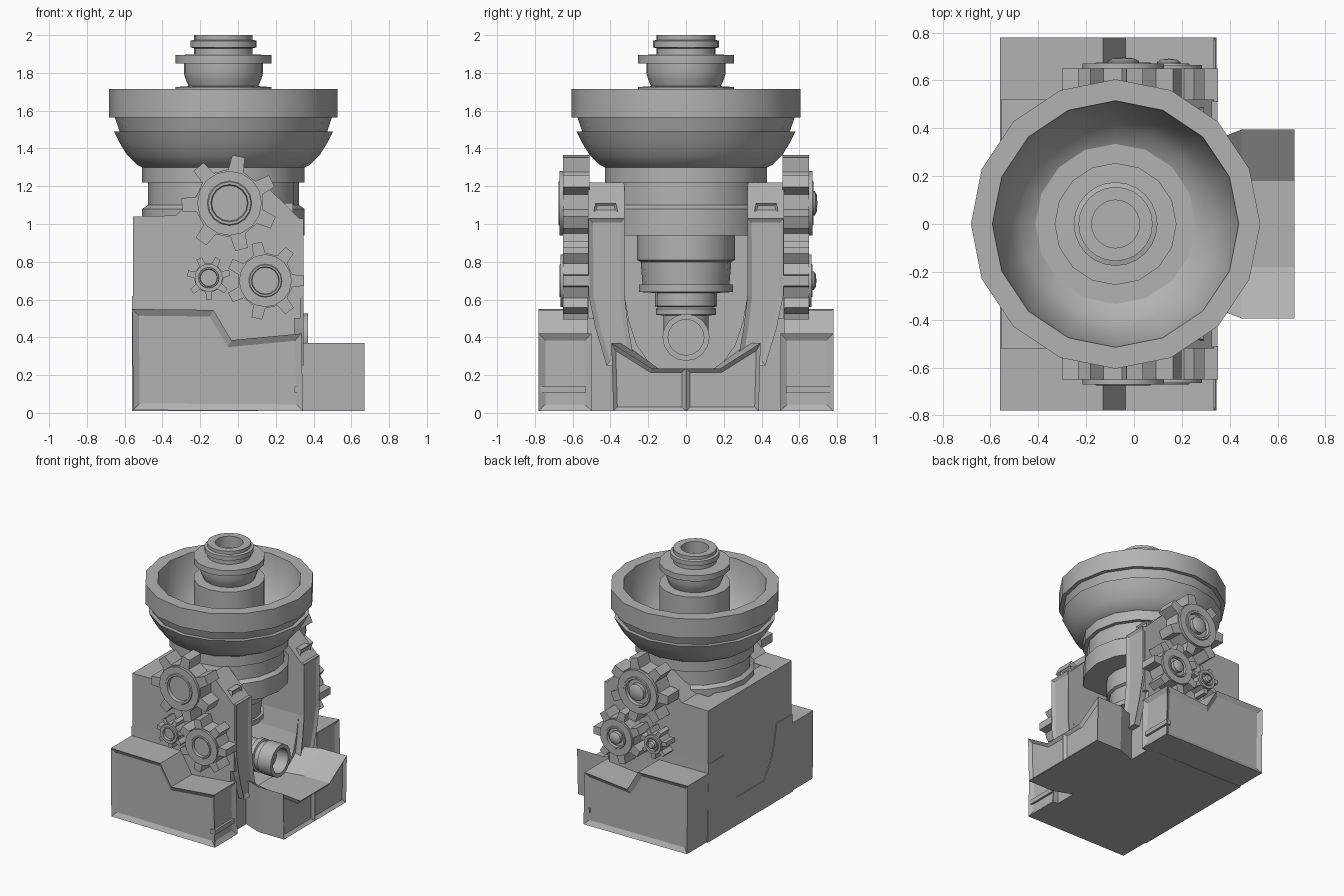
import bpy, bmesh, math
from mathutils import Vector

if "Cube" in bpy.data.objects:
    bpy.data.objects.remove(bpy.data.objects["Cube"])

stone = bpy.data.materials.new("plain grey")
stone.diffuse_color = (0.45, 0.45, 0.45, 1)
stone.use_nodes = True
stone.node_tree.nodes["Principled BSDF"].inputs["Base Color"].default_value = stone.diffuse_color
AX = -0.077  # x of the turret axis


def finish(name, bm, mirror=False, smooth=False):
    bmesh.ops.recalc_face_normals(bm, faces=bm.faces)
    me = bpy.data.meshes.new(name)
    bm.to_mesh(me)
    bm.free()
    me.materials.append(stone)
    ob = bpy.data.objects.new(name, me)
    bpy.context.collection.objects.link(ob)
    if smooth:
        for p in me.polygons:
            p.use_smooth = True
        me.set_sharp_from_angle(angle=math.radians(32))
    if mirror:
        m = ob.modifiers.new("mirror", "MIRROR")
        m.use_axis = (False, True, False)
        m.use_mirror_merge = False
    return ob


def prism(name, pts, axis, a, b, panels=(), rim=0.03, depth=0.02, taper=1.0, mirror=True):
    """Extrude an outline along x or y; recess the faces pointing along the panel directions."""
    bm = bmesh.new()
    ends = []
    for t, s in ((a, taper), (b, 1.0)):
        ends.append([bm.verts.new((t, p * s, q) if axis == "x" else (p * s, t, q)) for p, q in pts])
    n = len(pts)
    bm.faces.new(ends[0])
    bm.faces.new(ends[1])
    for i in range(n):
        j = (i + 1) % n
        bm.faces.new((ends[0][i], ends[0][j], ends[1][j], ends[1][i]))
    bmesh.ops.recalc_face_normals(bm, faces=bm.faces)
    bm.normal_update()
    for d in panels:
        d = Vector(d).normalized()
        fs = [f for f in bm.faces if f.normal.dot(d) > 0.97]
        bmesh.ops.inset_individual(bm, faces=fs, thickness=rim, depth=-depth, use_even_offset=True)
    return finish(name, bm, mirror)


def lathe(name, prof, place, seg=16, mirror=False):
    """Spin (radius, height) points; place() maps (u, v, height) to the model."""
    bm = bmesh.new()
    rings = []
    for r, h in prof:
        if r == 0:
            rings.append([bm.verts.new(place(0, 0, h))])
        else:
            rings.append([bm.verts.new(place(r * math.cos(math.tau * k / seg),
                                             r * math.sin(math.tau * k / seg), h)) for k in range(seg)])
    for A, B in zip(rings, rings[1:]):
        for k in range(seg):
            j = (k + 1) % seg
            if len(A) == 1:
                bm.faces.new((A[0], B[k], B[j]))
            elif len(B) == 1:
                bm.faces.new((A[k], A[j], B[0]))
            else:
                bm.faces.new((A[k], A[j], B[j], B[k]))
    return finish(name, bm, mirror, True)


def upright(u, v, h):
    return (AX + u, v, h)


# side walls, back wall and the cradle between them
prism("side_wall", [(-0.555, 0.5), (0.33, 0.5), (0.335, 1.02), (0.13, 1.22), (-0.15, 1.22),
                    (-0.33, 1.045), (-0.555, 1.04)], "y", 0.325, 0.52)
prism("back_wall", [(0, 0.1), (0.33, 0.1), (0.33, 1.04), (0, 1.04)], "x", -0.555, -0.42)
prism("cradle", [(0, 0.01), (0.53, 0.01), (0.52, 0.62), (0.325, 0.62), (0.30, 0.48),
                 (0.26, 0.36), (0.17, 0.23), (0, 0.23)], "x", -0.56, 0.30)
# framed front posts that lean inwards towards the foot
prism("front_post", [(0.515, 1.03), (0.515, 0.62), (0.48, 0.45), (0.42, 0.25), (0.27, 0.25),
                     (0.305, 0.45), (0.325, 0.62), (0.325, 1.03)], "x", 0.27, 0.348,
      [(1, 0, 0)], 0.025, 0.015)
prism("post_cap_panel", [(0.36, 1.055), (0.49, 1.055), (0.48, 1.11), (0.37, 1.11)], "x", 0.2, 0.29,
      [(1, 0, 0)], 0.012, 0.01)

# side pods with recessed panels, front divider bar
prism("side_pod", [(-0.555, 0.015), (0.345, 0.01), (0.335, 0.42), (-0.035, 0.385), (-0.13, 0.545),
                   (-0.56, 0.55)], "y", 0.50, 0.78, [(0, 1, 0), (1, 0, 0)], 0.035, 0.02)
prism("pod_bar", [(0.53, 0.105), (0.77, 0.105), (0.77, 0.14), (0.53, 0.14)], "x", 0.3, 0.34)

# front foot, two mirrored halves with a recessed panel each
foot = [(0, 0.01), (0.385, 0.01), (0.395, 0.37), (0.18, 0.235), (0, 0.235)]
prism("foot_front", foot, "x", 0.45, 0.67, [(1, 0, 0)], 0.022, 0.02)
prism("foot_neck", foot, "x", 0.27, 0.45, taper=0.82)

# dish with a stepped collar below
lathe("dish", [(0, 0.94), (0.43, 0.94), (0.43, 1.08), (0.40, 1.1), (0.40, 1.22), (0.43, 1.22),
               (0.43, 1.30), (0.46, 1.315), (0.51, 1.365), (0.55, 1.43), (0.58, 1.49), (0.55, 1.49),
               (0.575, 1.565), (0.605, 1.565), (0.605, 1.715), (0.515, 1.715), (0.50, 1.6),
               (0.45, 1.48), (0.40, 1.40), (0.335, 1.36), (0, 1.36)], upright)
# inner column and nozzle
lathe("column", [(0, 1.3), (0.255, 1.3), (0.255, 1.725), (0.18, 1.73), (0, 1.73)], upright)
lathe("nozzle_neck", [(0, 1.72), (0.18, 1.72), (0.20, 1.765), (0.21, 1.80), (0.21, 1.85), (0, 1.85)],
      upright, 24)
lathe("nozzle_flange", [(0, 1.85), (0.255, 1.85), (0.255, 1.895), (0, 1.9)], upright)
lathe("nozzle_tip", [(0, 1.88), (0.155, 1.88), (0.155, 1.93), (0.175, 1.935), (0.175, 1.97),
                     (0.155, 1.975), (0.155, 2.0), (0.10, 2.0), (0.10, 1.91), (0, 1.91)], upright, 24)
# hanging barrel and elbow
lathe("barrel", [(0, 0.96), (0.26, 0.96), (0.26, 0.81), (0.24, 0.80), (0.23, 0.68), (0.25, 0.68),
                 (0.25, 0.64), (0.165, 0.635), (0.165, 0.565), (0.145, 0.56), (0.16, 0.55),
                 (0.16, 0.52), (0.12, 0.515), (0.12, 0.40), (0.104, 0.34), (0.06, 0.296),
                 (0, 0.28)], upright)
# outlet pipe pointing forwards
lathe("outlet_pipe", [(0, -0.15), (0.11, -0.13), (0.11, 0.17), (0.125, 0.175), (0.125, 0.21),
                      (0.11, 0.215), (0.11, 0.25), (0.125, 0.255), (0.125, 0.37), (0.095, 0.37),
                      (0.095, 0.27), (0, 0.27)], lambda u, v, h: (h, u, 0.4 + v))


# gears on both sides: centre x, z, tip radius, root radius, hub recess radius, teeth, start angle
def gear(name, cx, cz, tip, root, hole, teeth, start, face):
    pts = []
    step = math.tau / teeth
    for i in range(teeth):
        a = math.radians(start) + i * step
        for r, d in ((root, -0.25), (tip, -0.15), (tip, 0.15), (root, 0.25)):
            pts.append((cx + r * math.cos(a + d * step), cz + r * math.sin(a + d * step)))
    # the centre is left open so that the hub can be dished
    prism(name + "_teeth", pts, "y", 0.51, 0.65 if face > 0.66 else face - 0.015)
    place = lambda u, v, h: (cx + u, h, cz + v)
    hub = root * 0.95
    lathe(name + "_hub", [(0, 0.52), (hub, 0.52), (hub, face), (hole, face), (hole * 0.96, face + 0.006),
                          (hole * 0.84, face + 0.006), (hole * 0.8, face - 0.018),
                          (0, face - 0.018)], place, 16, True)
    # bolt on the rear side only
    b = hole * 0.55
    lathe(name + "_bolt", [(0, face - 0.03), (b, face - 0.03), (b, face + 0.012),
                           (b * 0.7, face + 0.022), (0, face + 0.026)], place, 12)


gear("large_gear", -0.045, 1.11, 0.255, 0.18, 0.118, 7, 79, 0.67)
gear("medium_gear", 0.145, 0.70, 0.207, 0.147, 0.088, 7, 0, 0.665)
gear("small_gear", -0.155, 0.715, 0.115, 0.078, 0.055, 7, 65, 0.64)
